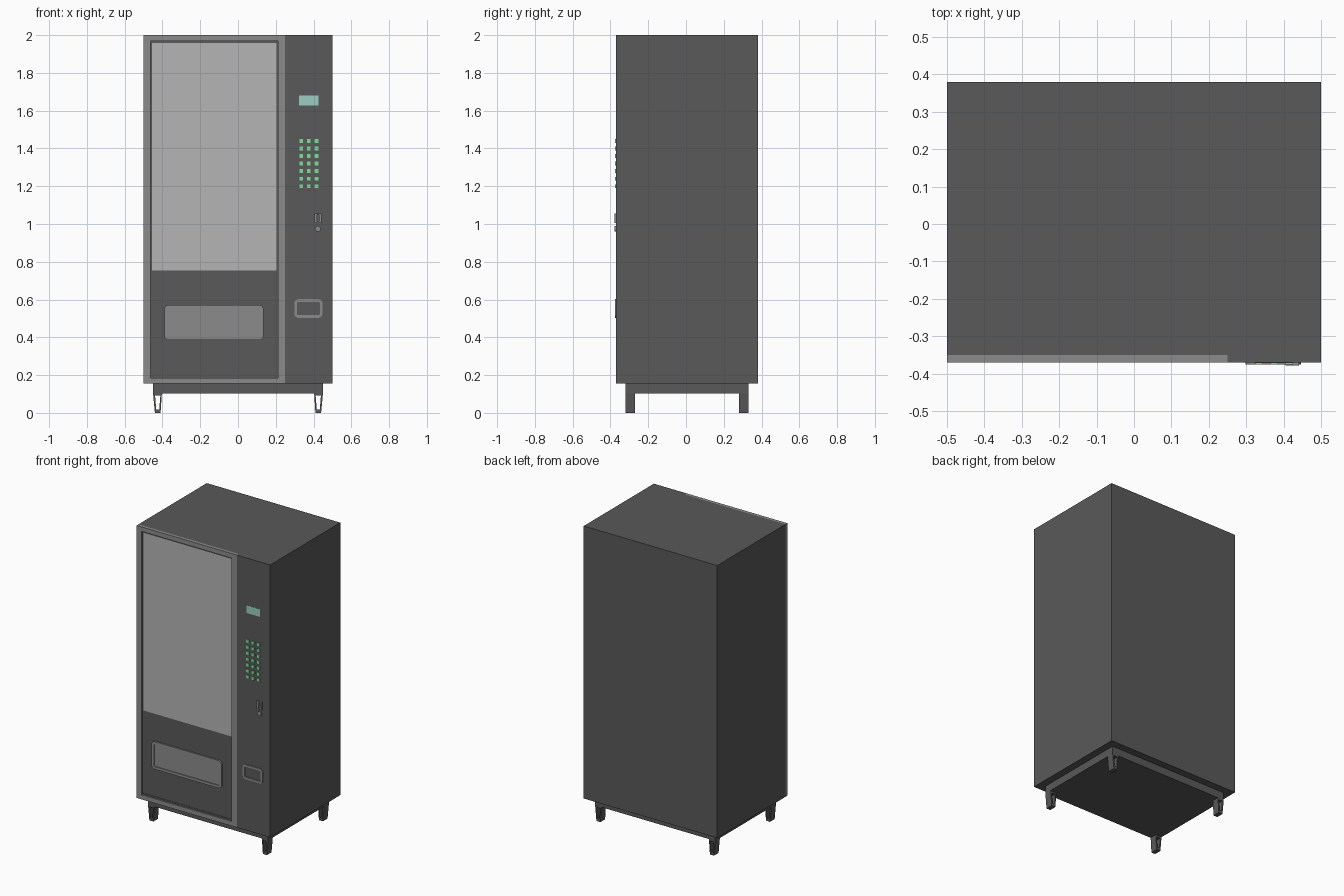
import bpy, bmesh, math
from mathutils import Vector

if "Cube" in bpy.data.objects:
    bpy.data.objects.remove(bpy.data.objects["Cube"])


def material(name, rgb):
    m = bpy.data.materials.new(name)
    m.diffuse_color = (*rgb, 1)
    m.use_nodes = True
    m.node_tree.nodes["Principled BSDF"].inputs["Base Color"].default_value = m.diffuse_color
    return m


DARK = material("dark_grey", (0.10, 0.10, 0.10))
MID = material("mid_grey", (0.26, 0.26, 0.26))
GLASS = material("window_grey", (0.46, 0.46, 0.46))
MINT = material("display_mint", (0.32, 0.62, 0.52))
GREEN = material("key_green", (0.20, 0.75, 0.32))


def finish(name, bm, mat):
    bmesh.ops.recalc_face_normals(bm, faces=bm.faces)
    me = bpy.data.meshes.new(name)
    bm.to_mesh(me)
    bm.free()
    me.materials.append(mat)
    ob = bpy.data.objects.new(name, me)
    bpy.context.collection.objects.link(ob)
    return ob


def box(name, x0, x1, y0, y1, z0, z1, mat):
    bm = bmesh.new()
    bmesh.ops.create_cube(bm, size=1)
    for v in bm.verts:
        v.co = Vector((x0 if v.co.x < 0 else x1,
                       y0 if v.co.y < 0 else y1,
                       z0 if v.co.z < 0 else z1))
    return finish(name, bm, mat)


def outline(x0, x1, z0, z1, r, steps=5):
    """Rectangle outline in x/z, with rounded corners when r > 0."""
    if r <= 0:
        return [(x1, z1), (x0, z1), (x0, z0), (x1, z0)]
    pts = []
    corners = [(x1 - r, z1 - r), (x0 + r, z1 - r), (x0 + r, z0 + r), (x1 - r, z0 + r)]
    for i, (cx, cz) in enumerate(corners):
        for k in range(steps + 1):
            a = math.pi / 2 * (i + k / steps)
            pts.append((cx + r * math.cos(a), cz + r * math.sin(a)))
    return pts


def loop_frame(name, outer, inner, y0, y1, mat):
    """Closed frame between two matching outlines, running from y0 to y1."""
    bm = bmesh.new()
    loops = [[bm.verts.new((x, y, z)) for x, z in pts]
             for pts, y in ((outer, y0), (inner, y0), (inner, y1), (outer, y1))]
    n = len(outer)
    for a in range(4):
        p, q = loops[a], loops[(a + 1) % 4]
        for i in range(n):
            j = (i + 1) % n
            bm.faces.new((p[i], p[j], q[j], q[i]))
    return finish(name, bm, mat)


def rect_frame(name, x0, x1, z0, z1, w, wz, r, y0, y1, mat):
    return loop_frame(name, outline(x0, x1, z0, z1, r),
                      outline(x0 + w, x1 - w, z0 + wz, z1 - wz, r - w if r else 0),
                      y0, y1, mat)


# Cabinet and control column
box("cabinet", -0.5, 0.25, -0.35, 0.38, 0.155, 2.0, DARK)
box("control_column", 0.25, 0.5, -0.37, 0.38, 0.155, 2.0, DARK)

# Door: frame, window and lower panel
rect_frame("door_frame", -0.5, 0.25, 0.155, 2.0, 0.038, 0.031, 0, -0.37, -0.35, MID)
rect_frame("door_gasket", -0.462, 0.212, 0.186, 1.969, 0.008, 0.01, 0, -0.362, -0.35, DARK)
box("window", -0.454, 0.204, -0.36, -0.35, 0.755, 1.959, GLASS)
box("lower_panel", -0.454, 0.204, -0.36, -0.35, 0.196, 0.755, DARK)

# Delivery flap with rounded surround
rect_frame("delivery_surround", -0.39, 0.135, 0.385, 0.572, 0.018, 0.018, 0.025, -0.37, -0.36, MID)
box("delivery_flap", -0.372, 0.117, -0.364, -0.36, 0.403, 0.554, MID)

# Display and keypad
box("display", 0.322, 0.425, -0.371, -0.36, 1.628, 1.68, MINT)
for row in range(7):
    for col in range(3):
        x, z = 0.335 + 0.04 * col, 1.2 + 0.04 * row
        box(f"key_{row}_{col}", x - 0.01, x + 0.01, -0.376, -0.37, z - 0.01, z + 0.01, GREEN)

# Coin slot: surround with an open slit
rect_frame("coin_slot", 0.405, 0.441, 1.005, 1.056, 0.012, 0.007, 0, -0.378, -0.37, MID)

# Round lock below the coin slot
bm = bmesh.new()
bmesh.ops.create_cone(bm, cap_ends=True, segments=24, radius1=0.015, radius2=0.015, depth=0.01)
for v in bm.verts:
    v.co = Vector((0.423 + v.co.x, -0.373 + v.co.z, 0.974 + v.co.y))
lock = finish("lock", bm, MID)

# Coin return surround
rect_frame("coin_return", 0.298, 0.447, 0.503, 0.602, 0.014, 0.014, 0.022, -0.376, -0.37, MID)

# Base slab and four open loop legs
box("base", -0.45, 0.45, -0.32, 0.33, 0.103, 0.155, DARK)
for side, sx in (("left", -1), ("right", 1)):
    for end, y in (("front", -0.32), ("back", 0.28)):
        outer = [(sx * x, z) for x, z in ((0.45, 0.105), (0.403, 0.105), (0.41, 0), (0.44, 0))]
        inner = [(sx * x, z) for x, z in ((0.439, 0.092), (0.411, 0.092), (0.417, 0.018), (0.433, 0.018))]
        loop_frame(f"{end}_{side}_leg", outer, inner, y, y + 0.05, DARK)

# Smooth the rounded parts while keeping their edges sharp
bpy.ops.object.select_all(action='DESELECT')
for ob in bpy.data.objects:
    if ob.name in ("lock", "coin_return", "delivery_surround"):
        ob.select_set(True)
        bpy.context.view_layer.objects.active = ob
bpy.ops.object.shade_smooth_by_angle()
